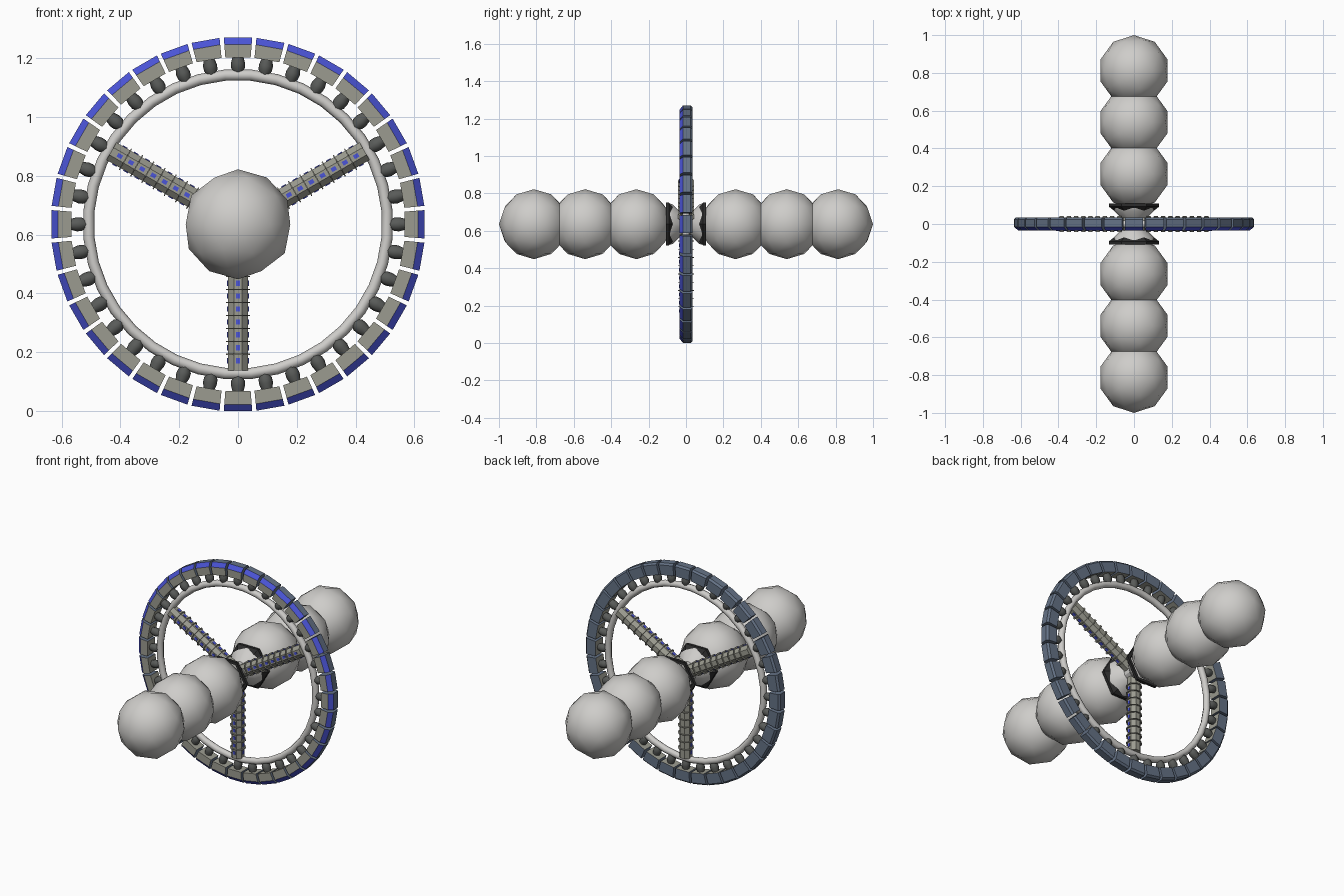
import bpy, bmesh, math
from mathutils import Matrix, Vector

if "Cube" in bpy.data.objects:
    bpy.data.objects.remove(bpy.data.objects["Cube"])

CZ = 0.635          # height of the wheel axis
N = 36              # modules around the rim


def mat(name, r, g, b):
    m = bpy.data.materials.new(name)
    m.diffuse_color = (r, g, b, 1)
    m.use_nodes = True
    m.node_tree.nodes["Principled BSDF"].inputs["Base Color"].default_value = m.diffuse_color
    return m


WHITE = mat("pale grey", 0.62, 0.61, 0.59)
OLIVE = mat("warm grey", 0.33, 0.33, 0.28)
BLUE = mat("window blue", 0.07, 0.09, 0.68)
SLATE = mat("slate", 0.13, 0.17, 0.24)
DARK = mat("dark grey", 0.10, 0.105, 0.10)
BLACK = mat("near black", 0.025, 0.025, 0.025)


def finish(bm, name, mats, smooth=None, recalc=True):
    if recalc:
        bmesh.ops.recalc_face_normals(bm, faces=bm.faces)
    me = bpy.data.meshes.new(name)
    bm.to_mesh(me)
    bm.free()
    for m in mats:
        me.materials.append(m)
    ob = bpy.data.objects.new(name, me)
    bpy.context.collection.objects.link(ob)
    ob.location.z = CZ
    if smooth:
        bpy.ops.object.select_all(action='DESELECT')
        ob.select_set(True)
        bpy.context.view_layer.objects.active = ob
        bpy.ops.object.shade_smooth_by_angle(angle=math.radians(smooth))
    return ob


def spin(a):
    # turns local +X into the radial direction at angle a in the wheel plane
    return Matrix.Rotation(-a, 4, 'Y')


def lathe(bm, profile, sides, M, offset=0.0, closed=False):
    # profile of (distance along local X, radius), turned around local X
    rings = []
    for x, r in profile:
        rings.append([bm.verts.new(M @ Vector((x, r * math.cos(t), r * math.sin(t))))
                      for t in (offset + 2 * math.pi * k / sides for k in range(sides))])
    pairs = list(zip(rings, rings[1:] + rings[:1])) if closed else list(zip(rings, rings[1:]))
    for p, q in pairs:
        for k in range(sides):
            j = (k + 1) % sides
            bm.faces.new((p[k], p[j], q[j], q[k]))
    if not closed:
        bm.faces.new(rings[0])
        bm.faces.new(rings[-1])


def box(bm, centre, size, M, index=0):
    T = M @ Matrix.Translation(centre) @ Matrix.Diagonal((*size, 1))
    vs = bmesh.ops.create_cube(bm, size=1, matrix=T)['verts']
    for f in {f for v in vs for f in v.link_faces}:
        f.material_index = index


# Rim modules: chamfered wedge, warm front, blue front chamfer, slate elsewhere
section = [(-0.035, 0.567), (-0.035, 0.612), (-0.016, 0.635),
           (0.025, 0.635), (0.035, 0.625), (0.035, 0.567)]
side_mats = [0, 1, 2, 2, 2, 0]
bm = bmesh.new()
for i in range(N):
    M = spin(2 * math.pi * i / N)
    ends = []
    for s in (-1, 1):
        ends.append([bm.verts.new(M @ Vector((r, y, s * r * math.tan(math.radians(4.35)))))
                     for y, r in section])
    a, b = ends
    for k in range(len(section)):
        j = (k + 1) % len(section)
        bm.faces.new((a[k], a[j], b[j], b[k])).material_index = side_mats[k]
    for e in ends:
        bm.faces.new(e).material_index = 2
finish(bm, "rim_modules", [OLIVE, BLUE, SLATE])

# Necks joining the modules to the inner ring
bm = bmesh.new()
for i in range(N):
    lathe(bm, [(0.515, 0.014), (0.532, 0.023), (0.548, 0.024), (0.572, 0.018)],
          8, spin(2 * math.pi * i / N))
finish(bm, "rim_necks", [DARK], 50)

# Inner ring tube
bm = bmesh.new()
rings = []
for i in range(N):
    M = spin(2 * math.pi * (i + 0.5) / N)
    rings.append([bm.verts.new(M @ Vector((0.509 + 0.019 * math.cos(t), 0.019 * math.sin(t), 0)))
                  for t in (2 * math.pi * k / 8 for k in range(8))])
for i in range(N):
    p, q = rings[i], rings[(i + 1) % N]
    for k in range(8):
        bm.faces.new((p[k], p[(k + 1) % 8], q[(k + 1) % 8], q[k]))
finish(bm, "inner_ring", [WHITE], 60)

# Three ribbed spokes with small windows
bm_s, bm_r, bm_w = bmesh.new(), bmesh.new(), bmesh.new()
for deg in (30, 150, 270):
    M = spin(math.radians(deg))
    lathe(bm_s, [(0.03, 0.037), (0.497, 0.037)], 8, M, math.pi / 8)
    for k in range(9):
        r = 0.09 + 0.044 * k
        lathe(bm_r, [(r - 0.002, 0.045), (r + 0.002, 0.045)], 8, M, math.pi / 8)
        for turn in (0, 90, -90):
            W = M @ Matrix.Rotation(math.radians(turn), 4, 'X')
            box(bm_w, (r + 0.022, -0.035, 0), (0.018, 0.005, 0.014), W)
finish(bm_s, "spokes", [OLIVE])
finish(bm_r, "spoke_ribs", [OLIVE])
finish(bm_w, "spoke_windows", [BLUE])

# Hub waist and the dark six-sided collars, turned around the y axis
AXIS = Matrix.Rotation(math.pi / 2, 4, 'Z')
bm = bmesh.new()
lathe(bm, [(-0.085, 0.11), (-0.07, 0.105), (-0.02, 0.055),
           (0.02, 0.055), (0.07, 0.105), (0.085, 0.11)], 12, AXIS)
finish(bm, "hub_waist", [WHITE], 30)
for side, label in ((-1, "front"), (1, "back")):
    bm = bmesh.new()
    lathe(bm, [(side * 0.07, 0.105), (side * 0.092, 0.133), (side * 0.108, 0.133),
               (side * 0.108, 0.115), (side * 0.08, 0.098)], 6, AXIS, closed=True)
    finish(bm, label + "_collar", [BLACK])

    # Chain of three tank spheres
    for k in range(3):
        bm = bmesh.new()
        bmesh.ops.create_icosphere(bm, subdivisions=2, radius=0.187,
                                   matrix=Matrix.Translation((0, side * (0.265 + 0.274 * k), 0)))
        finish(bm, f"{label}_tank_{k + 1}", [WHITE], 60)
